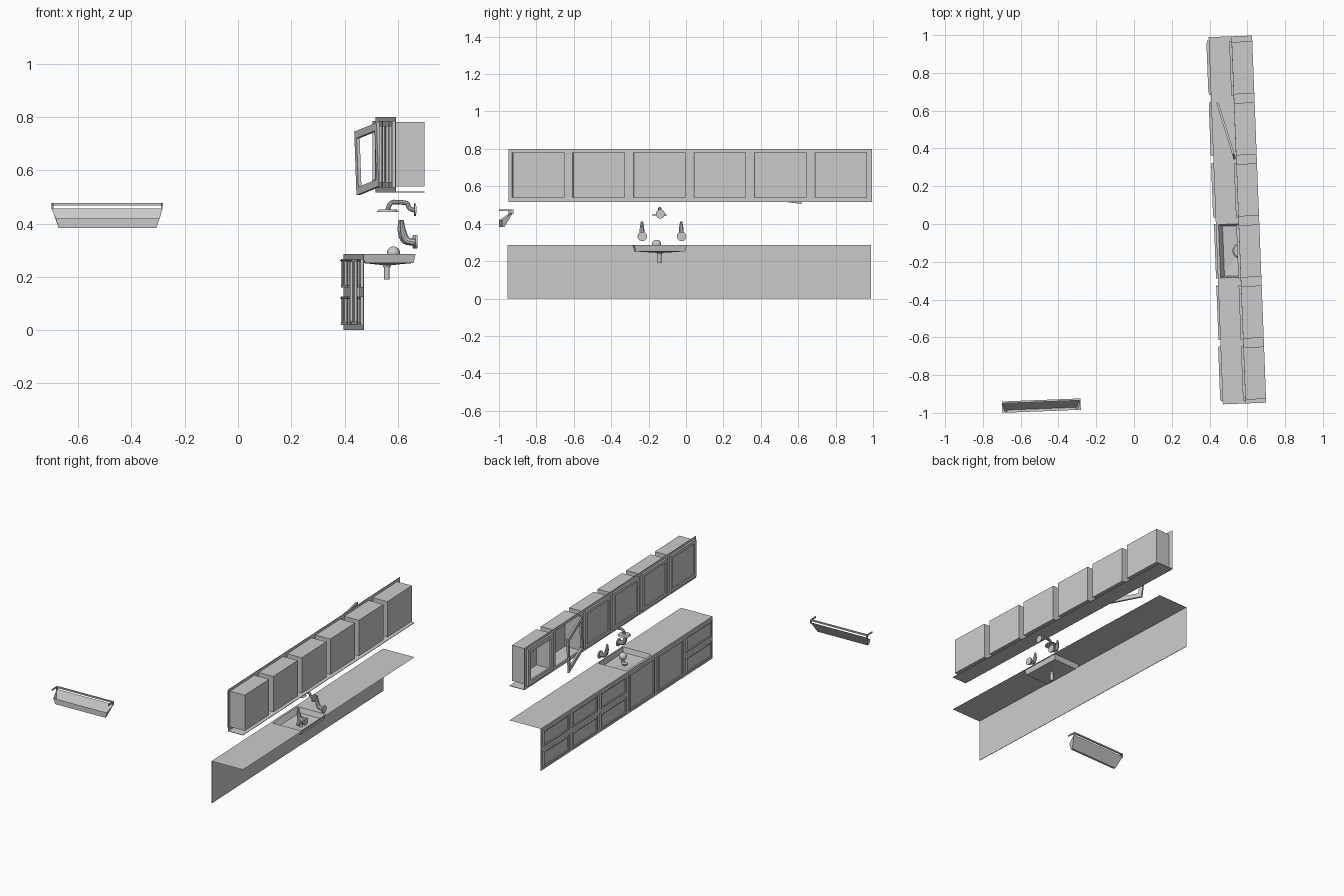
import bpy, bmesh
from math import pi
from mathutils import Matrix, Vector

if "Cube" in bpy.data.objects:
    bpy.data.objects.remove(bpy.data.objects["Cube"])

ROOT = Matrix.Rotation(0.0385, 4, 'Z')   # whole room is turned slightly


def finish(name, bm, m=Matrix(), smooth=False):
    bmesh.ops.recalc_face_normals(bm, faces=bm.faces)
    me = bpy.data.meshes.new(name)
    bm.to_mesh(me)
    bm.free()
    ob = bpy.data.objects.new(name, me)
    bpy.context.collection.objects.link(ob)
    ob.matrix_world = ROOT @ m
    if smooth:
        bpy.ops.object.select_all(action='DESELECT')
        ob.select_set(True)
        bpy.context.view_layer.objects.active = ob
        bpy.ops.object.shade_smooth_by_angle()
    return ob


def add_box(bm, x0, x1, y0, y1, z0, z1):
    m = Matrix.Translation(((x0 + x1) / 2, (y0 + y1) / 2, (z0 + z1) / 2)) @ Matrix.Diagonal((x1 - x0, y1 - y0, z1 - z0, 1))
    return bmesh.ops.create_cube(bm, size=1, matrix=m)['verts']


def boxes(name, items, m=Matrix()):
    bm = bmesh.new()
    for b in items:
        add_box(bm, *b)
    return finish(name, bm, m)


def front_face(bm):
    return min(bm.faces, key=lambda f: f.calc_center_median().x)


def panel(name, x0, x1, y0, y1, z0, z1, border, sink):
    # slab with a recessed centre on its -x side
    bm = bmesh.new()
    add_box(bm, x0, x1, y0, y1, z0, z1)
    f = front_face(bm)
    bmesh.ops.inset_individual(bm, faces=[f], thickness=border)
    r = bmesh.ops.extrude_discrete_faces(bm, faces=[f])
    bmesh.ops.translate(bm, verts=r['faces'][0].verts, vec=(sink, 0, 0))
    return finish(name, bm)


def frame_items(x0, x1, y0, y1, z0, z1, w):
    return [(x0, x1, y0, y0 + w, z0, z1), (x0, x1, y1 - w, y1, z0, z1),
            (x0, x1, y0 + w, y1 - w, z0, z0 + w), (x0, x1, y0 + w, y1 - w, z1 - w, z1)]


def cyl(name, c, r0, r1, h, axis='Z'):
    bm = bmesh.new()
    m = Matrix.Translation(c) @ (Matrix.Rotation(pi / 2, 4, 'Y') if axis == 'X' else Matrix())
    bmesh.ops.create_cone(bm, cap_ends=True, segments=24, radius1=r0, radius2=r1, depth=h, matrix=m)
    return finish(name, bm, smooth=True)


def pipe(name, pts, r):
    # points are (x, y, z, radius factor)
    cu = bpy.data.curves.new(name, 'CURVE')
    cu.dimensions = '3D'
    cu.bevel_depth, cu.bevel_resolution, cu.use_fill_caps = r, 3, True
    s = cu.splines.new('NURBS')
    s.points.add(len(pts) - 1)
    for p, (x, y, z, k) in zip(s.points, pts):
        p.co, p.radius = (x, y, z, 1), k
    s.use_endpoint_u, s.order_u = True, 3
    ob = bpy.data.objects.new(name, cu)
    bpy.context.collection.objects.link(ob)
    ob.matrix_world = ROOT
    bpy.ops.object.select_all(action='DESELECT')
    ob.select_set(True)
    bpy.context.view_layer.objects.active = ob
    bpy.ops.object.convert(target='MESH')
    bpy.ops.object.shade_smooth_by_angle()


Y0, Y1, XF, XB = -0.972, 0.973, 0.433, 0.663

# countertop with pyramid-bottomed sink, lofted as rectangular rings
bm = bmesh.new()
rings = [(XF, XB, Y0, Y1, 0.285), (0.447, 0.655, -0.303, -0.02, 0.285),
         (0.468, 0.648, -0.295, -0.03, 0.252), (0.54, 0.565, -0.175, -0.15, 0.244)]
prev = None
for a, b, c, d, z in rings:
    vs = [bm.verts.new(p) for p in ((a, c, z), (b, c, z), (b, d, z), (a, d, z))]
    if prev:
        for i in range(4):
            j = (i + 1) % 4
            bm.faces.new((prev[i], prev[j], vs[j], vs[i]))
    prev = vs
bm.faces.new(prev)
finish("countertop_sink", bm)

# base cabinet face
boxes("base_face", [(XF, XF + 0.003, Y0, Y1, 0, 0.285)])
step = (Y1 - Y0) / 6
for i in range(6):
    a, b = Y0 + i * step + 0.018, Y0 + (i + 1) * step - 0.018
    if i in (1, 2):
        panel(f"base_door_{i}", XF - 0.01, XF, a, b, 0.02, 0.268, 0.018, 0.006)
        boxes(f"door_pull_{i}", [(XF - 0.013, XF - 0.008, b - 0.008, b - 0.003, 0.035, 0.255)])
    else:
        for k, (z0, z1) in enumerate([(0.02, 0.127), (0.16, 0.268)]):
            panel(f"drawer_{i}_{k}", XF - 0.01, XF, a, b, z0, z1, 0.014, 0.006)
            boxes(f"drawer_pull_{i}_{k}", [(XF - 0.013, XF - 0.008, a + 0.01, b - 0.01, z1 - 0.009, z1 - 0.004)])

# wall cabinets: open boxes behind one continuous face frame
UX, UW, UZ0, UZ1 = 0.553, 0.277, 0.54, 0.782
starts = [-0.952 + i * 0.3235 for i in range(6)]
rails = [(UX, UX + 0.003, Y0, Y1, 0.52, UZ0), (UX, UX + 0.003, Y0, Y1, UZ1, 0.8)]
edges = [Y0] + [v for s in starts for v in (s, s + UW)] + [Y1]
for a, b in zip(edges[::2], edges[1::2]):
    rails.append((UX, UX + 0.003, a, b, UZ0, UZ1))
boxes("wall_face_frame", rails)
boxes("wall_cabinet_bottom", [(UX, XB, Y0, Y1, 0.517, 0.52)])
for i, s in enumerate(starts):
    bm = bmesh.new()
    add_box(bm, UX, XB, s, s + UW, UZ0, UZ1)
    bmesh.ops.delete(bm, geom=[front_face(bm)], context='FACES_ONLY')
    finish(f"wall_cabinet_{i}", bm)
    if i < 4:
        panel(f"wall_door_{i}", UX - 0.012, UX, s - 0.005, s + UW + 0.005, UZ0 - 0.005, UZ1 + 0.003, 0.03, 0.008)
    elif i == 5:
        boxes("wall_door_frame", frame_items(UX - 0.012, UX, s - 0.005, s + UW + 0.005, UZ0 - 0.005, UZ1 + 0.003, 0.03))

# sagging open door frame
boxes("open_door", frame_items(-0.012, 0, 0, 0.287, -0.12, 0.12, 0.028),
      Matrix.Translation((UX - 0.004, 0.337, 0.66)) @ Matrix.Rotation(0.26, 4, 'Z') @ Matrix.Rotation(-0.12, 4, 'X'))

# drain
cyl("drain_cup", (0.553, -0.163, 0.245), 0.012, 0.02, 0.018)
cyl("drain_pipe", (0.553, -0.163, 0.215), 0.01, 0.01, 0.05)
# stopper dome
bm = bmesh.new()
bmesh.ops.create_uvsphere(bm, u_segments=20, v_segments=12, radius=0.025, matrix=Matrix.Translation((0.577, -0.18, 0.289)))
finish("stopper_knob", bm, smooth=True)
cyl("stopper_stem", (0.577, -0.18, 0.26), 0.01, 0.01, 0.03)

# wall spout with flat round head
SY = -0.163
cyl("spout_flange", (0.659, SY, 0.452), 0.024, 0.024, 0.007, 'X')
pipe("spout", [(0.658, SY, 0.45, 1), (0.635, SY, 0.455, 1), (0.632, SY, 0.478, 1), (0.6, SY, 0.48, 1),
               (0.562, SY, 0.482, 1), (0.556, SY, 0.45, 1)], 0.009)
cyl("spout_head", (0.556, SY, 0.448), 0.041, 0.034, 0.008)

# tap levers either side
for side in (-1, 1):
    y = -0.154 + side * 0.105
    cyl("lever_flange", (0.659, y, 0.332), 0.025, 0.025, 0.008, 'X')
    pipe("tap_lever", [(0.658, y, 0.332, 1.3), (0.625, y, 0.33, 1.3), (0.612, y, 0.36, 1.2),
                       (0.607, y, 0.385, 1), (0.607, y, 0.413, 0.5)], 0.011)

# wall trough shelf: low back, floor, slanted front, ends
TX0, TX1, IN = -0.735, -0.319, 0.025
bm = bmesh.new()
prof = [(-0.972, 0.42, 0.5), (-0.972, 0.383, 1), (-0.958, 0.383, 1), (-0.915, 0.457, 0)]
L, R = [[bm.verts.new((x + s * IN * k, y, z)) for y, z, k in prof] for x, s in ((TX0, 1), (TX1, -1))]
for i in range(3):
    bm.faces.new((L[i], L[i + 1], R[i + 1], R[i]))
bm.faces.new(L)
bm.faces.new(R)
finish("trough", bm)
# rail and end arms above the trough
boxes("trough_rail", [(TX0, TX1, -0.922, -0.912, 0.468, 0.477)] +
      [it for x in (TX0, TX1 - 0.006) for it in
       ((x, x + 0.006, -0.972, -0.922, 0.468, 0.477), (x, x + 0.006, -0.922, -0.912, 0.452, 0.468))])
